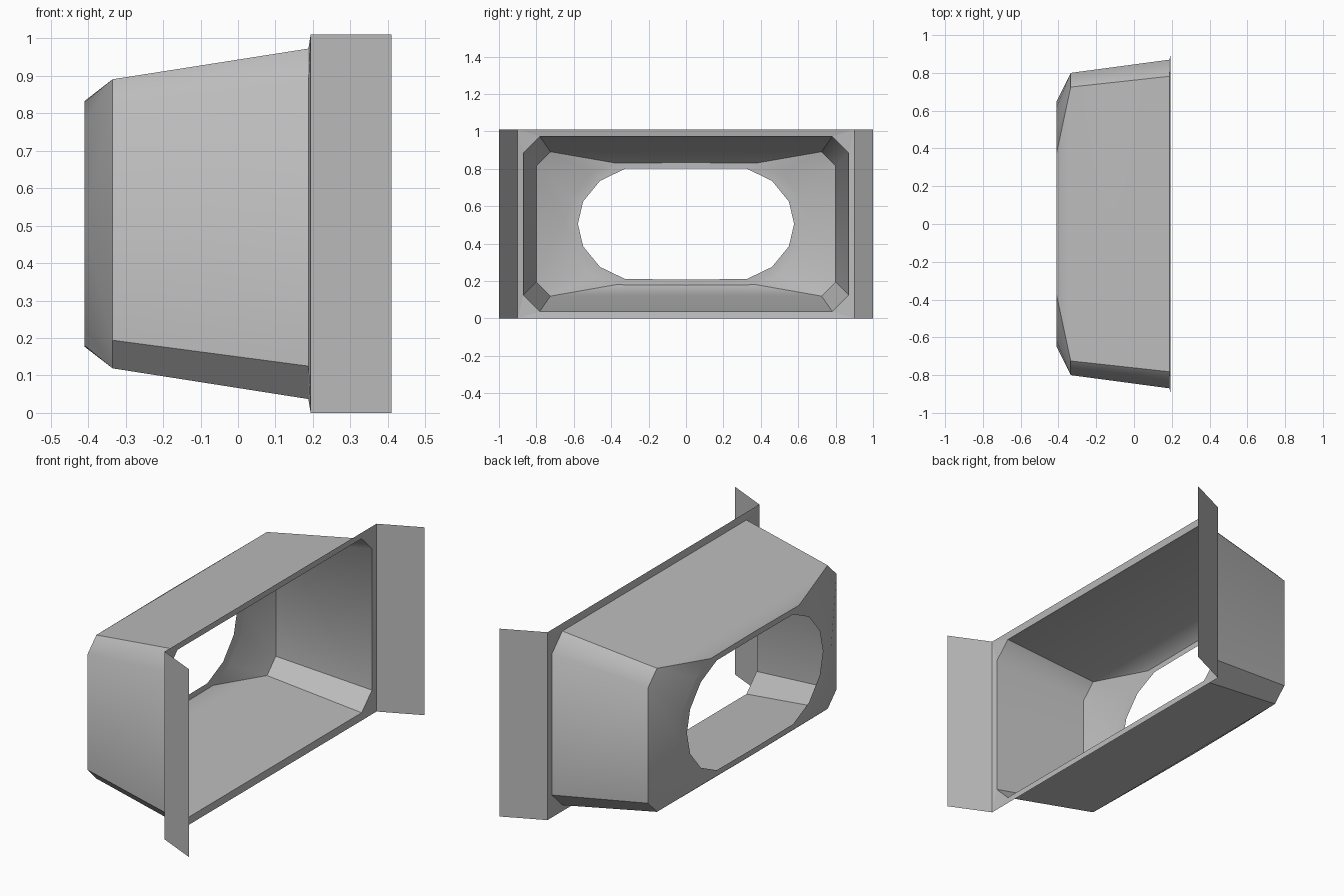
import bpy, bmesh, math

old = bpy.data.objects.get("Cube")
if old:
    bpy.data.objects.remove(old, do_unlink=True)

MID = 0.505          # height of the horizontal symmetry line
BACK, RIM, FRAME, TIP = -0.41, -0.335, 0.188, 0.41

grey = bpy.data.materials.new("plain_grey")
grey.use_nodes = True
colour = (0.5, 0.5, 0.5, 1)
grey.diffuse_color = colour
grey.node_tree.nodes["Principled BSDF"].inputs["Base Color"].default_value = colour


def mirrored(quarter):
    """Turn the points of one quadrant into a closed loop of (y, z) offsets."""
    half = quarter + [(-y, z) for y, z in reversed(quarter) if y > 0]
    return half + [(y, -z) for y, z in reversed(half) if z > 0]


def octagon(half_y, half_z, cut):
    return mirrored([(half_y, half_z - cut), (half_y - cut, half_z)])


def ring(bm, x, loop):
    return [bm.verts.new((x, y, MID + z)) for y, z in loop]


def bridge(bm, a, b):
    n = len(a)
    return [bm.faces.new((a[i], a[(i + 1) % n], b[(i + 1) % n], b[i])) for i in range(n)]


def finish(bm, name):
    mesh = bpy.data.meshes.new(name)
    bm.to_mesh(mesh)
    bm.free()
    mesh.materials.append(grey)
    obj = bpy.data.objects.new(name, mesh)
    bpy.context.scene.collection.objects.link(obj)
    return obj


# Tapered housing with a rounded lip around the oval opening
bm = bmesh.new()
wide = ring(bm, FRAME, octagon(0.87, 0.468, 0.088))
narrow = ring(bm, RIM, octagon(0.8, 0.386, 0.075))
outer = ring(bm, BACK, mirrored([(0.648, 0), (0.617, 0.135), (0.51, 0.27), (0.375, 0.325), (0, 0.328)]))
inner = ring(bm, BACK, mirrored([(0.578, 0), (0.55, 0.12), (0.46, 0.23), (0.325, 0.295), (0, 0.297)]))
bridge(bm, wide, narrow)
bridge(bm, outer, inner)

# Lip: each octagon corner fans out to two oval segments
for i, corner in enumerate(narrow):
    p = [outer[(2 * i + k) % 16] for k in range(3)]
    bm.faces.new((corner, p[0], p[1]))
    bm.faces.new((corner, p[1], p[2]))
    bm.faces.new((corner, narrow[(i + 1) % 8], p[2]))
bmesh.ops.recalc_face_normals(bm, faces=bm.faces)

# Sharp creases, except where the upper bevels blend into the sides
blend = {frozenset((wide[i], narrow[i])) for i in (0, 3)}
for f in bm.faces:
    f.smooth = True
for e in bm.edges:
    if len(e.link_faces) == 2:
        e.smooth = frozenset(e.verts) in blend or e.calc_face_angle() < math.radians(30)
finish(bm, "housing")

# Thin rectangular frame around the wide opening
bm = bmesh.new()
hole = ring(bm, FRAME, octagon(0.87, 0.468, 0.088))
edge = ring(bm, FRAME + 0.006, mirrored([(0.9, MID)]))
for i in range(4):
    a, b, c = hole[2 * i], hole[2 * i + 1], hole[(2 * i + 2) % 8]
    bm.faces.new((edge[i], a, b))
    bm.faces.new((edge[i], b, c, edge[(i + 1) % 4]))
bmesh.ops.recalc_face_normals(bm, faces=bm.faces)
finish(bm, "frame")

# Splayed mounting flanges
for name, s in (("left_flange", 1), ("right_flange", -1)):
    bm = bmesh.new()
    corners = [(FRAME + 0.006, 0.9 * s, 0), (TIP, s, 0), (TIP, s, 2 * MID), (FRAME + 0.006, 0.9 * s, 2 * MID)]
    bm.faces.new([bm.verts.new(c) for c in corners])
    finish(bm, name)
